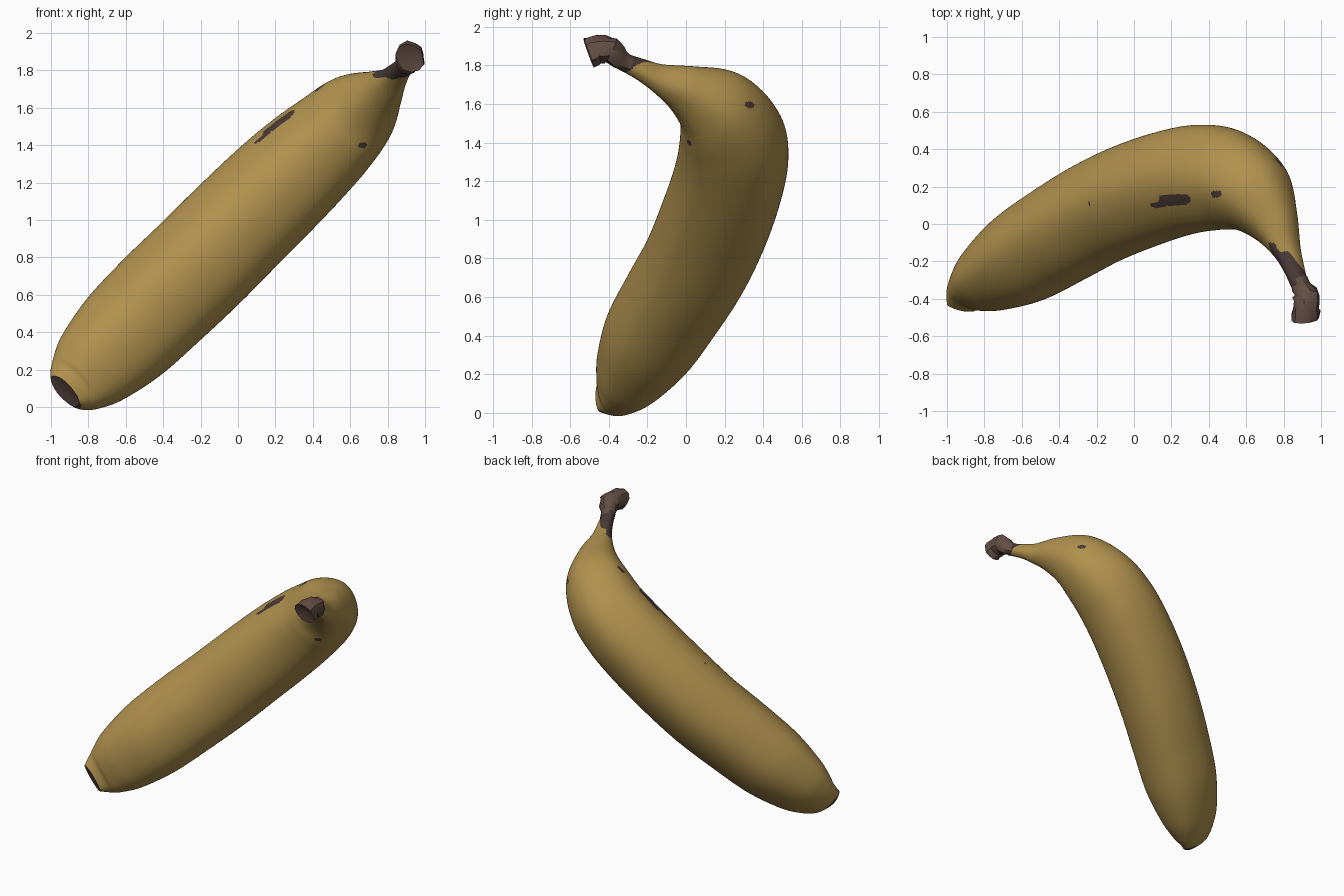
import bpy, bmesh, math, random
from mathutils import Vector

if "Cube" in bpy.data.objects:
    bpy.data.objects.remove(bpy.data.objects["Cube"])

random.seed(4)


def material(name, rgb):
    m = bpy.data.materials.new(name)
    m.diffuse_color = (*rgb, 1)
    m.use_nodes = True
    m.node_tree.nodes["Principled BSDF"].inputs["Base Color"].default_value = m.diffuse_color
    return m


YELLOW = material("ripe yellow", (0.43, 0.28, 0.075))
DARK = material("dark brown", (0.065, 0.042, 0.038))
BROWN = material("stem brown", (0.125, 0.077, 0.06))


def sample(stations, t):
    """Catmull-Rom through stations of (x, y, z, side radius, bend radius)."""
    n = len(stations) - 1
    i = min(int(t * n), n - 1)
    f = t * n - i
    a, b, c, d = (stations[max(0, min(n, i + k))] for k in (-1, 0, 1, 2))
    return [0.5 * (2 * q + (r - p) * f + (2 * p - 5 * q + 4 * r - s) * f * f
                   + (3 * q - p - 3 * r + s) * f ** 3)
            for p, q, r, s in zip(a, b, c, d)]


def tube(name, stations, rings, sides, mats, ridge=0.0, jitter=0.0, dent=0.0, rule=None):
    bm = bmesh.new()
    loops = []
    for i in range(rings + 1):
        t = i / rings
        x, y, z, rn, rp = sample(stations, t)
        # a wide window keeps the rings from folding inside the bend
        tan = (Vector(sample(stations, min(1, t + 0.035))[:3])
               - Vector(sample(stations, max(0, t - 0.035))[:3])).normalized()
        side = Vector((-1, 0, 1))
        side = (side - tan * side.dot(tan)).normalized()
        bend = side.cross(tan)
        loop = []
        for k in range(sides):
            a = 2 * math.pi * k / sides
            s = 1 + ridge * math.cos(5 * a) + random.uniform(-jitter, jitter)
            loop.append(bm.verts.new(Vector((x, y, z)) + side * math.cos(a) * rn * s
                                     + bend * math.sin(a) * rp * s))
        loops.append(loop)
    for l0, l1 in zip(loops, loops[1:]):
        for k in range(sides):
            j = (k + 1) % sides
            bm.faces.new((l0[k], l0[j], l1[j], l1[k]))
    # dented end caps
    ends = []
    for loop, other in ((loops[0], loops[1]), (loops[-1], loops[-2])):
        mid = sum((v.co for v in loop), Vector()) / sides
        mid2 = sum((v.co for v in other), Vector()) / sides
        c = bm.verts.new(mid + (mid2 - mid).normalized() * dent)
        ends += [bm.faces.new((loop[k], loop[(k + 1) % sides], c)) for k in range(sides)]
    bmesh.ops.recalc_face_normals(bm, faces=bm.faces)
    bm.normal_update()
    if rule:
        for f in bm.faces:
            f.material_index = rule(f.calc_center_median(), f.normal)
        for f in ends:
            f.material_index = 1
    me = bpy.data.meshes.new(name)
    bm.to_mesh(me)
    bm.free()
    for m in mats:
        me.materials.append(m)
    ob = bpy.data.objects.new(name, me)
    bpy.context.collection.objects.link(ob)
    return ob


# Bruises: (axis looked along, facing sign, centre on the other two axes, half sizes)
BRUISES = [
    (2, 1, (0.218, 0.13), (0.084, 0.031)),
    (2, 1, (0.13, 0.10), (0.042, 0.013)),
    (2, 1, (0.44, 0.16), (0.027, 0.018)),
    (2, 1, (-0.24, 0.11), (0.008, 0.008)),
    (1, -1, (0.665, 1.40), (0.022, 0.015)),
    (0, 1, (0.33, 1.595), (0.024, 0.016)),
]
TIP = Vector((-0.925, -0.445, 0.085))
TIP_DIR = Vector((0.62, 0.45, 0.62)).normalized()


def peel_colour(c, n):
    wob = 0.018 * math.sin(70 * c.x) + 0.012 * math.sin(110 * c.z + 1)
    if c.y < -2.95 - c.x + 2 * c.z + wob and c.x > 0.7 and c.y < -0.1 and c.z > 1.7:
        return 1
    if (c - TIP).dot(TIP_DIR) < 0.01 + 0.3 * wob:
        return 1
    for axis, sign, mid, half in BRUISES:
        p = [c[i] for i in range(3) if i != axis]
        if n[axis] * sign > 0 and sum(abs((p[i] - mid[i]) / half[i]) ** 3 for i in (0, 1)) < 1:
            return 1
    return 0


# Peel: fruit body, blossom end to neck
peel = tube("banana_peel", [
    (-0.925, -0.443, 0.085, 0.105, 0.045),
    (-0.895, -0.393, 0.107, 0.148, 0.092),
    (-0.85, -0.35, 0.142, 0.19, 0.135),
    (-0.765, -0.288, 0.22, 0.24, 0.19),
    (-0.60, -0.185, 0.38, 0.285, 0.25),
    (-0.40, -0.062, 0.575, 0.298, 0.27),
    (-0.20, 0.053, 0.765, 0.30, 0.28),
    (0.0, 0.143, 0.965, 0.298, 0.288),
    (0.205, 0.213, 1.165, 0.293, 0.288),
    (0.37, 0.245, 1.32, 0.28, 0.285),
    (0.51, 0.232, 1.448, 0.258, 0.27),
    (0.645, 0.15, 1.58, 0.22, 0.22),
    (0.75, 0.0, 1.672, 0.135, 0.135),
    (0.815, -0.14, 1.733, 0.085, 0.07),
    (0.855, -0.24, 1.782, 0.062, 0.05),
    (0.89, -0.34, 1.825, 0.048, 0.042),
], 400, 160, [YELLOW, DARK], ridge=0.012, dent=0.012, rule=peel_colour)

# Dried stem end: rough, flared and cut off
stem = tube("stem_knob", [
    (0.88, -0.30, 1.81, 0.050, 0.043),
    (0.905, -0.345, 1.835, 0.06, 0.05),
    (0.925, -0.39, 1.878, 0.072, 0.072),
    (0.92, -0.45, 1.882, 0.074, 0.075),
    (0.922, -0.505, 1.865, 0.085, 0.068),
], 8, 11, [BROWN], jitter=0.13, dent=0.02)

for ob, angle in ((peel, 60), (stem, 35)):
    bpy.ops.object.select_all(action='DESELECT')
    ob.select_set(True)
    bpy.context.view_layer.objects.active = ob
    bpy.ops.object.shade_smooth_by_angle(angle=math.radians(angle))
